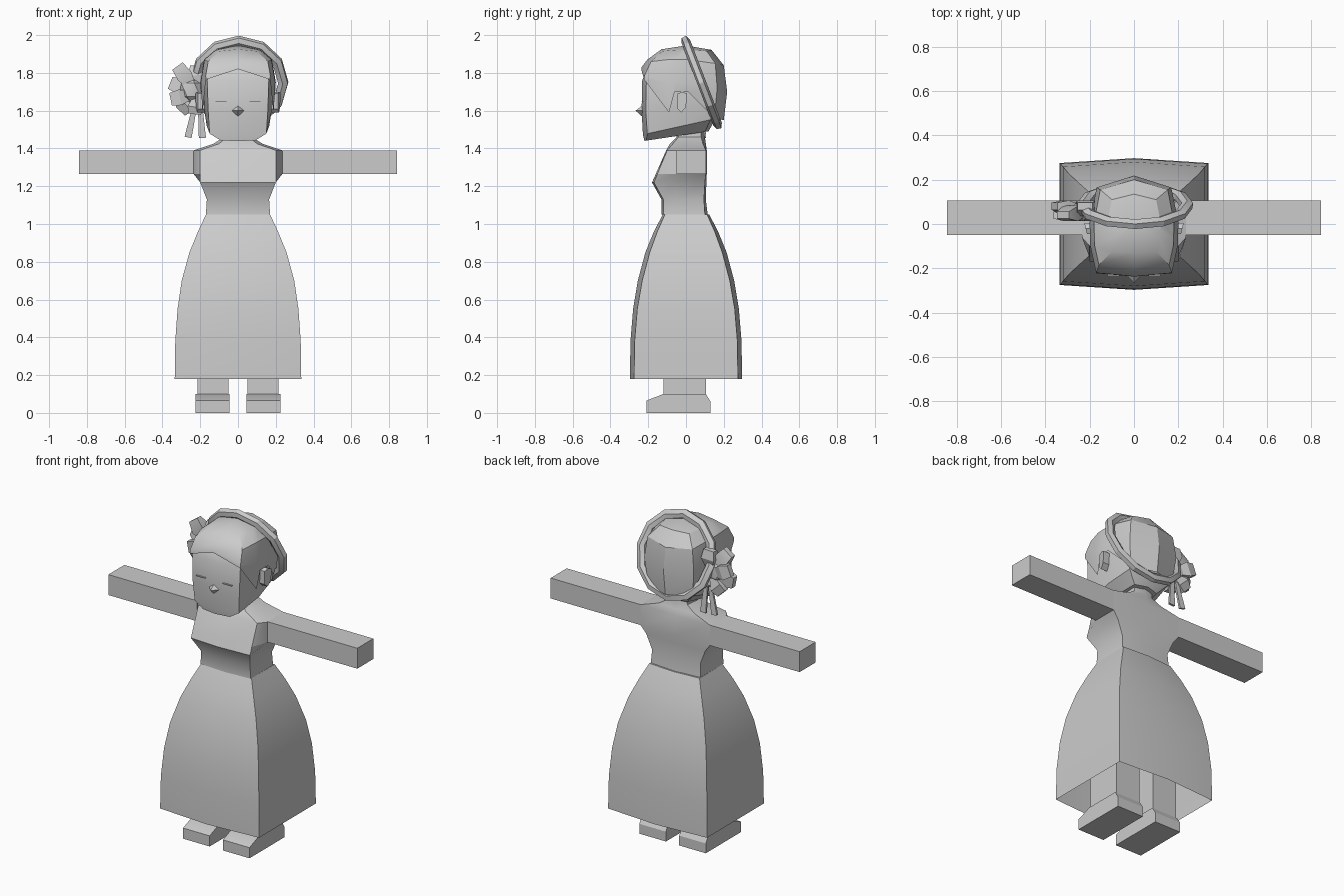
import bpy, bmesh, math
from mathutils import Vector, Matrix

if "Cube" in bpy.data.objects:
    bpy.data.objects.remove(bpy.data.objects["Cube"])

grey = bpy.data.materials.new("plain_grey")
grey.diffuse_color = (0.6, 0.6, 0.6, 1)
grey.use_nodes = True
grey.node_tree.nodes["Principled BSDF"].inputs["Base Color"].default_value = grey.diffuse_color


def finish(name, bm, angle=30, recalc=True):
    if recalc:
        bmesh.ops.recalc_face_normals(bm, faces=bm.faces)
    me = bpy.data.meshes.new(name)
    bm.to_mesh(me)
    bm.free()
    ob = bpy.data.objects.new(name, me)
    me.materials.append(grey)
    bpy.context.collection.objects.link(ob)
    bpy.ops.object.select_all(action='DESELECT')
    ob.select_set(True)
    bpy.context.view_layer.objects.active = ob
    bpy.ops.object.shade_smooth_by_angle(angle=math.radians(angle))
    return ob


def loft(name, rings, bottom=True, top=True, apex=None, closed=False, angle=30):
    """Skin a stack of equal point loops."""
    bm = bmesh.new()
    vs = [[bm.verts.new(p) for p in r] for r in rings]
    n = len(vs[0])
    for a, b in zip(vs, vs[1:] + ([vs[0]] if closed else [])):
        for i in range(n):
            j = (i + 1) % n
            bm.faces.new((a[i], a[j], b[j], b[i]))
    if bottom:
        bm.faces.new(vs[0][::-1])
    if apex:
        t = bm.verts.new(apex)
        for i in range(n):
            bm.faces.new((vs[-1][i], vs[-1][(i + 1) % n], t))
    elif top:
        bm.faces.new(vs[-1])
    return finish(name, bm, angle)


def mirrored(half):
    """Half loop from front centre to back centre -> full loop."""
    return half + [(-x, y, z) for x, y, z in half[-2:0:-1]]


def box(name, x0, x1, y0, y1, z0, z1):
    q = [(y0, z0), (y1, z0), (y1, z1), (y0, z1)]
    return loft(name, [[(x, y, z) for y, z in q] for x in (x0, x1)])


# Skirt: open bell with four corners and bowed front and back
skirt = [(0.18, 0.335, 0.275, 0.297), (0.38, 0.332, 0.272, 0.294),
         (0.55, 0.32, 0.258, 0.28), (0.7, 0.298, 0.232, 0.255),
         (0.85, 0.257, 0.192, 0.215), (0.96, 0.212, 0.152, 0.17),
         (1.05, 0.17, 0.112, 0.123)]
loft("skirt", [mirrored([(0, -f, z), (x, -c, z), (x, c, z), (0, f, z)])
               for z, x, c, f in skirt], bottom=False)

# Bodice, shoulders and neck: z, front, corner(x,y), side(x,y), back corner(x,y), back
torso = [(1.05, -.13, .17, -.12, .17, -.05, .168, .1, .115),
         (1.13, -.13, .165, -.12, .165, -.05, .163, .095, .105),
         (1.22, -.18, .2, -.17, .2, -.06, .2, .1, .108),
         (1.265, -.16, .2, -.152, .235, -.06, .235, .105, .11),
         (1.39, -.105, .2, -.1, .235, -.06, .235, .105, .11),
         (1.425, -.085, .1, -.07, .13, -.02, .12, .09, .105),
         (1.46, -.05, .06, -.04, .075, 0, .065, .08, .1),
         (1.53, -.04, .055, -.03, .07, .01, .06, .08, .09)]
loft("torso", [mirrored([(0, f, z), (a, b, z), (c, d, z), (e, g, z), (0, k, z)])
               for z, f, a, b, c, d, e, g, k in torso])

# Arms, legs with shoes, ears
shoe = [(-.21, 0), (.13, 0), (.13, .06), (.105, .1), (-.12, .1), (-.21, .065)]
for s, side in ((1, "left"), (-1, "right")):
    box(side + "_arm", s * .22, s * .843, -.05, .105, 1.265, 1.39)
    box(side + "_leg", s * .05, s * .215, -.12, .105, .09, .6)
    loft(side + "_shoe", [[(s * x, y, z) for y, z in shoe] for x in (.045, .225)])
    ear = [(-.045, 1.69), (-.045, 1.61), (-.025, 1.59), (0, 1.62), (.005, 1.69), (-.02, 1.7)]
    loft(side + "_ear", [[(s * (x + .25 * (y + .045)), y, z) for y, z in ear]
                         for x in (.17, .212)])

# Head: z, tilt, front, corner(x,y), side(x,y), back corner(x,y), back
head = [(1.44, .15, -.22, .09, -.21, .1, -.03, .08, .1, .12),
        (1.475, .22, -.228, .15, -.205, .165, -.03, .14, .13, .155),
        (1.6, .05, -.235, .158, -.213, .18, -.03, .15, .14, .19),
        (1.76, 0, -.232, .163, -.21, .185, -.03, .155, .15, .2),
        (1.85, 0, -.19, .145, -.17, .16, -.03, .14, .14, .18),
        (1.9, 0, -.12, .08, -.11, .1, 0, .08, .09, .11)]
loft("head", [mirrored([(x, y, z + t * (y + .22)) for x, y in
                        ((0, f), (a, b), (c, d), (e, g), (0, k))])
              for z, t, f, a, b, c, d, e, g, k in head], apex=(0, 0, 1.925))

# Hair cap: parted fringe, pointed sideburns and a full back
hair = [
    [(0, -.237, 1.82), (.17, -.222, 1.765), (.188, -.09, 1.59), (.193, -.06, 1.7),
     (.197, .01, 1.7), (.15, .15, 1.56), (0, .2, 1.55)],
    [(0, -.235, 1.83), (.171, -.22, 1.785), (.197, -.1, 1.75), (.199, -.06, 1.75),
     (.2, .01, 1.75), (.168, .165, 1.72), (0, .218, 1.7)],
    [(0, -.205, 1.87), (.158, -.185, 1.86), (.177, -.1, 1.87), (.179, -.06, 1.87),
     (.18, .01, 1.87), (.152, .155, 1.85), (0, .2, 1.84)],
    [(0, -.13, 1.925), (.1, -.125, 1.915), (.118, -.07, 1.92), (.12, -.03, 1.922),
     (.12, .01, 1.922), (.1, .11, 1.915), (0, .135, 1.922)]]
loft("hair", [mirrored(h) for h in hair], bottom=False, apex=(0, 0, 1.945))

# Braid band: twelve-sided tilted hoop around the back of the head
sect = [(.208, -.012), (.232, -.024), (.258, -.014), (.262, .012), (.235, .024), (.21, .014)]
tilt = Matrix.Translation((.005, .083, 1.748)) @ Matrix.Rotation(math.radians(-69), 4, 'X')
loft("braid_band", [[tilt @ Vector((r * math.cos(a), r * math.sin(a), h)) for r, h in sect]
                    for a in (math.tau * i / 12 for i in range(12))],
     bottom=False, top=False, closed=True, angle=20)

# Nose: small faceted point
tip = [(-.035, -.228, 1.6), (0, -.228, 1.565), (.035, -.228, 1.6), (0, -.228, 1.63)]
loft("nose", [tip], apex=(0, -.267, 1.6), angle=5)

# Closed eyes: thin horizontal lids
for s, side in ((1, "left"), (-1, "right")):
    box(side + "_eyelid", s * .06, s * .12, -.235, -.225, 1.645, 1.649)


# Bow: flared loops around a knot, with two hanging ribbons
def strip(name, start, ang, stations):
    """stations: distance, half width, half thickness, y shift"""
    a = math.radians(ang)
    d, n, y = Vector((math.cos(a), 0, math.sin(a))), Vector((-math.sin(a), 0, math.cos(a))), Vector((0, 1, 0))
    rings = []
    for t, w, h, sh in stations:
        c = Vector(start) + d * t + y * sh
        rings.append([c - n * w - y * h, c + n * w - y * h, c + n * w + y * h, c - n * w + y * h])
    return loft(name, rings)


knot = (-.215, .06, 1.69)
for i, (ang, length) in enumerate(((92, .15), (126, .18), (158, .155), (192, .145), (226, .13), (262, .11))):
    strip("bow_loop_%d" % (i + 1), knot, ang,
          [(0, .012, .012, 0), (length * .65, .042, .035, .012 * (-1) ** i),
           (length, .034, .016, .02 * (-1) ** i)])
bm = bmesh.new()
bmesh.ops.create_icosphere(bm, subdivisions=1, radius=1,
                           matrix=Matrix.Translation((-.25, .055, 1.71)) @ Matrix.Diagonal((.07, .05, .08, 1)))
finish("bow_knot", bm)
for i, (x, ang) in enumerate(((-.23, 258), (-.2, 274))):
    strip("ribbon_%d" % (i + 1), (x, .09, 1.62), ang,
          [(0, .012, .006, 0), (.165, .019, .006, .01)])
